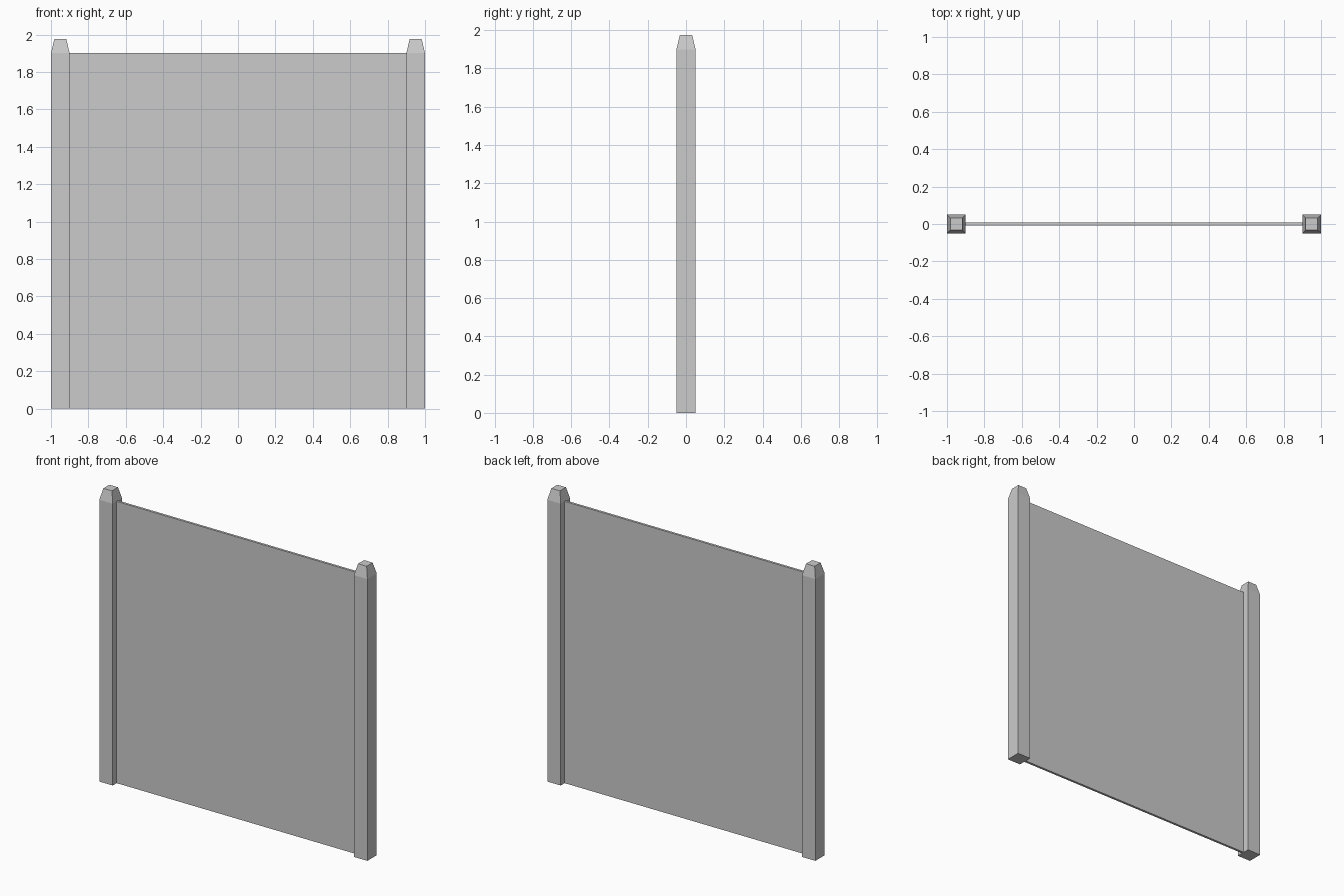
import bpy
import bmesh

cube = bpy.data.objects.get("Cube")
if cube:
    bpy.data.objects.remove(cube, do_unlink=True)

POST_WIDTH, TAPER_WIDTH = 0.1, 0.064
SHOULDER, TOP = 1.9, 1.975
PANEL_THICKNESS = 0.016

grey = bpy.data.materials.new("plain_grey")
grey.use_nodes = True
colour = (0.6, 0.6, 0.6, 1)
grey.diffuse_color = colour
grey.node_tree.nodes["Principled BSDF"].inputs["Base Color"].default_value = colour


def add_block(name, x, width, depth, height):
    """Box standing on the ground; returns its object."""
    bm = bmesh.new()
    bmesh.ops.create_cube(bm, size=1)
    bmesh.ops.translate(bm, verts=bm.verts, vec=(0, 0, 0.5))
    bmesh.ops.scale(bm, verts=bm.verts, vec=(width, depth, height))
    mesh = bpy.data.meshes.new(name)
    bm.to_mesh(mesh)
    bm.free()
    mesh.materials.append(grey)
    obj = bpy.data.objects.new(name, mesh)
    obj.location.x = x
    bpy.context.collection.objects.link(obj)
    return obj


def taper_top(obj):
    """Extrude the top face into a blunt tapered cap."""
    bm = bmesh.new()
    bm.from_mesh(obj.data)
    bm.normal_update()
    top = max(bm.faces, key=lambda f: f.calc_center_median().z)
    result = bmesh.ops.extrude_discrete_faces(bm, faces=[top])
    cap = result["faces"][0]
    s = TAPER_WIDTH / POST_WIDTH
    bmesh.ops.scale(bm, verts=cap.verts, vec=(s, s, 1))
    bmesh.ops.translate(bm, verts=cap.verts, vec=(0, 0, TOP - SHOULDER))
    bm.to_mesh(obj.data)
    bm.free()


# Posts at either end
for side, name in ((1, "left_post"), (-1, "right_post")):
    post = add_block(name, side * (1 - POST_WIDTH / 2), POST_WIDTH, POST_WIDTH, SHOULDER)
    taper_top(post)

# Thin panel between the posts
add_block("fence_panel", 0, 2 - 2 * POST_WIDTH, PANEL_THICKNESS, SHOULDER)
